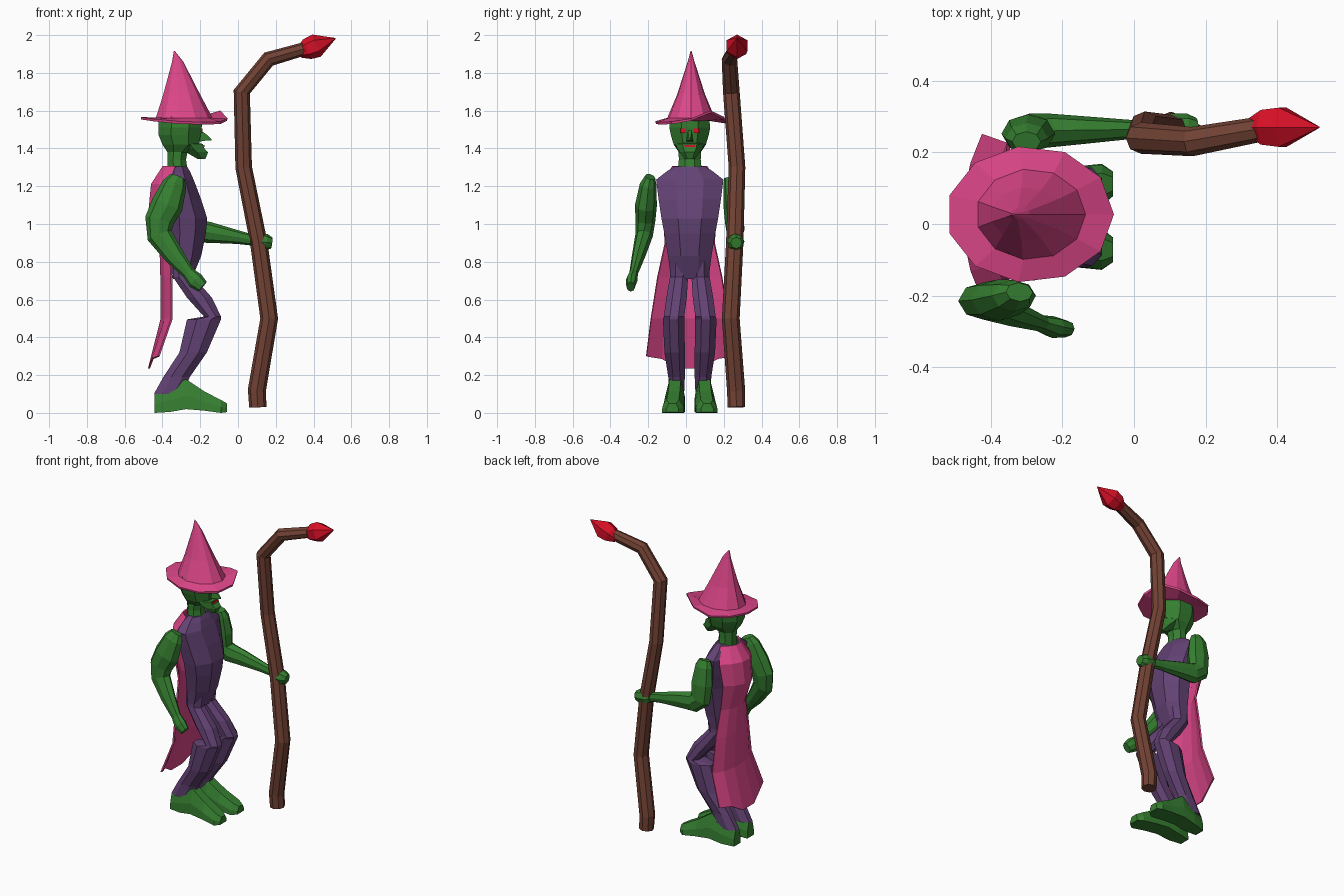
import bpy, bmesh, math
from mathutils import Vector

CY = 0.02  # the body's middle plane


def material(name, rgb):
    m = bpy.data.materials.new(name)
    m.diffuse_color = (*rgb, 1)
    return m


GREEN = material("green skin", (0.036, 0.21, 0.03))
PURPLE = material("purple cloth", (0.125, 0.055, 0.175))
PINK = material("pink cloth", (0.72, 0.062, 0.25))
BROWN = material("brown wood", (0.17, 0.055, 0.035))
RED = material("red", (0.68, 0.005, 0.02))


def add_object(name, bm, mat):
    bmesh.ops.recalc_face_normals(bm, faces=bm.faces)
    me = bpy.data.meshes.new(name)
    bm.to_mesh(me)
    bm.free()
    me.materials.append(mat)
    ob = bpy.data.objects.new(name, me)
    bpy.context.collection.objects.link(ob)
    return ob


def loft(name, rings, mat):
    """Skin a list of equal-sized rings and cap both ends."""
    bm = bmesh.new()
    vs = [[bm.verts.new(p) for p in r] for r in rings]
    n = len(vs[0])
    for a, b in zip(vs, vs[1:]):
        for i in range(n):
            j = (i + 1) % n
            bm.faces.new((a[i], a[j], b[j], b[i]))
    bm.faces.new(vs[0])
    bm.faces.new(vs[-1])
    return add_object(name, bm, mat)


def ring(z, x0, x1, ry, n=8, cy=CY):
    """Horizontal ring from x0 to x1 with flat sides front and back."""
    k = 1 / math.cos(math.pi / n)
    pts = []
    for i in range(n):
        a = 2 * math.pi * (i + 0.5) / n
        pts.append(Vector(((x0 + x1) / 2 + (x1 - x0) / 2 * k * math.cos(a),
                           cy + ry * k * math.sin(a), z)))
    return pts


def tube(name, path, mat, n=8, flat=1.0):
    """Sweep a polygon along points given as (x, y, z, radius), flattened sideways."""
    pts = [Vector(p[:3]) for p in path]
    rings = []
    for i, p in enumerate(path):
        t = (pts[min(i + 1, len(pts) - 1)] - pts[max(i - 1, 0)]).normalized()
        u = t.cross(Vector((0, 1, 0))).normalized()
        v = u.cross(t) * flat
        rings.append([pts[i] + p[3] * (u * math.cos(2 * math.pi * k / n) + v * math.sin(2 * math.pi * k / n))
                      for k in range(n)])
    return loft(name, rings, mat)


def box(name, x, y, z, sx, sy, sz, mat):
    c = [(-1, -1), (1, -1), (1, 1), (-1, 1)]
    return loft(name, [[(x + sx / 2 * a, y + sy / 2 * b, z + s * sz / 2) for a, b in c] for s in (-1, 1)], mat)


# Torso
loft("torso", [ring(z, a, b, w) for z, a, b, w in (
    (0.71, -.345, -.245, .1), (0.83, -.36, -.195, .115), (0.95, -.365, -.17, .135),
    (1.03, -.37, -.163, .15), (1.13, -.385, -.195, .165), (1.235, -.385, -.235, .178),
    (1.28, -.375, -.255, .12), (1.305, -.355, -.27, .08))], PURPLE)

# Neck, head, jaw and nose
loft("neck", [ring(z, -.372, b, w) for z, b, w in ((1.27, -.265, .065), (1.34, -.275, .058), (1.42, -.26, .06))], GREEN)
loft("head", [ring(z, a, b, w) for z, a, b, w in (
    (1.375, -.37, -.27, .055), (1.42, -.40, -.205, .085), (1.47, -.42, -.198, .1),
    (1.51, -.42, -.192, .108), (1.57, -.42, -.19, .102))], GREEN)
loft("jaw", [ring(z, a, b, w, 6) for z, a, b, w in (
    (1.345, -.215, -.172, .024), (1.38, -.275, -.158, .045), (1.40, -.3, -.178, .058),
    (1.424, -.32, -.186, .066), (1.43, -.32, -.215, .066))], GREEN)
loft("nose", [[(-.21, CY - .02, 1.435), (-.21, CY + .02, 1.435), (-.21, CY + .009, 1.505), (-.21, CY - .009, 1.505)],
              [(-.16, CY - .013, 1.443), (-.16, CY + .013, 1.443), (-.168, CY + .008, 1.475), (-.168, CY - .008, 1.475)],
              [(-.14, CY - .003, 1.443), (-.14, CY + .003, 1.443), (-.14, CY + .003, 1.449), (-.14, CY - .003, 1.449)]], GREEN)
box("mouth", -.182, CY, 1.413, .009, .056, .011, RED)
for s, side in ((-1, "right"), (1, "left")):
    box(side + "_eye", -.1925, CY + s * .035, 1.493, .009, .027, .024, RED)

# Hat: brim underside, curled rim, then the cone up to its tip
N = 11


def hat_ring(z, cx, rx, ry, curl=0):
    out = []
    for i in range(N):
        a = 2 * math.pi * i / N
        lift = .06 * max(0, math.cos(a - .65)) ** 6 - .012 * math.cos(a) - .014 * math.sin(a) ** 2
        out.append((cx + rx * math.cos(a), .027 + ry * math.sin(a), z + curl * lift))
    return out


loft("hat", [hat_ring(1.545, -.29, .13, .11), hat_ring(1.543, -.29, .232, .188, 1), hat_ring(1.556, -.29, .234, .191, 1),
             hat_ring(1.562, -.288, .153, .127), hat_ring(1.685, -.3, .1, .075), hat_ring(1.86, -.32, .03, .018),
             hat_ring(1.915, -.337, .003, .003)], PINK)

# Cape: a curved sheet from rows of (z, drop in the middle, x middle, x edge, half width)
bm = bmesh.new()
rows = []
for z, drop, xc, xe, w in ((1.303, 0, -.40, -.33, .09), (1.21, 0, -.462, -.365, .15), (1.07, 0, -.475, -.385, .14),
                           (.9, 0, -.415, -.36, .13), (.72, 0, -.41, -.352, .17), (.5, 0, -.408, -.35, .205),
                           (.3, .065, -.475, -.42, .23)):
    rows.append([bm.verts.new((xc + (xe - xc) * u * u, CY + w * u, z - drop * max(0, min(1, 1.5 - 2 * abs(u)))))
                 for u in (-1, -.65, -.25, .25, .65, 1)])
for a, b in zip(rows, rows[1:]):
    for i in range(5):
        bm.faces.new((a[i], a[i + 1], b[i + 1], b[i]))
cape = add_object("cape", bm, PINK)
solid = cape.modifiers.new("thickness", "SOLIDIFY")
solid.thickness = .01
solid.offset = 0

# Legs and feet
for s, side in ((-1, "right"), (1, "left")):
    loft(side + "_leg", [ring(z, a, b, w, 8, CY + s * off) for z, a, b, w, off in (
        (.84, -.34, -.22, .045, .055), (.72, -.345, -.235, .048, .057), (.61, -.27, -.138, .054, .07),
        (.51, -.18, -.09, .054, .083), (.495, -.27, -.09, .057, .085), (.32, -.31, -.165, .054, .08),
        (.19, -.395, -.255, .044, .07), (.1, -.445, -.295, .04, .07))], PURPLE)
    feet = []
    for x, w, top, low, off in ((-.442, .035, .1, 0, .07), (-.36, .05, .14, .005, .074), (-.275, .054, .178, .02, .078),
                                (-.18, .056, .115, .012, .083), (-.09, .058, .068, 0, .09), (-.058, .034, .05, .004, .092)):
        feet.append([(x, CY + s * off + w * a, low + (top - low) * b)
                     for a, b in ((-1, 0), (1, 0), (.95, .45), (.55, 1), (-.55, 1), (-.95, .45))])
    loft(side + "_foot", feet, GREEN)

# Arms with fists
tube("right_arm", [(-.32, -.19, 1.25, .04), (-.335, -.2, 1.21, .065), (-.375, -.212, 1.1, .085), (-.415, -.215, 1.02, .078),
                   (-.415, -.222, .94, .068), (-.34, -.25, .835, .053), (-.262, -.277, .74, .034),
                   (-.225, -.288, .7, .045), (-.188, -.293, .668, .034)], GREEN, 8, .68)
tube("left_arm", [(-.30, .23, 1.25, .04), (-.30, .24, 1.21, .06), (-.295, .252, 1.1, .075), (-.29, .258, 1.0, .07),
                  (-.24, .261, .965, .066), (-.15, .262, .955, .055), (0, .264, .93, .036),
                  (.09, .267, .912, .028)], GREEN, 8, .72)
tube("left_hand", [(.07, .264, .912, .03), (.1, .263, .908, .046), (.15, .263, .903, .045), (.178, .266, .9, .03)], GREEN)

# Staff with a pointed gem
tube("staff", [(.105, .267, .03, .046), (.1, .265, .12, .048), (.165, .237, .5, .047), (.11, .258, .9, .046),
               (.03, .27, 1.3, .044), (.02, .24, 1.7, .044), (.162, .23, 1.873, .041), (.36, .266, 1.93, .035)], BROWN)
tube("gem", [(.325, .27, 1.905, .028), (.365, .27, 1.925, .056), (.415, .27, 1.944, .063), (.517, .27, 1.983, .002)], RED, 6)
